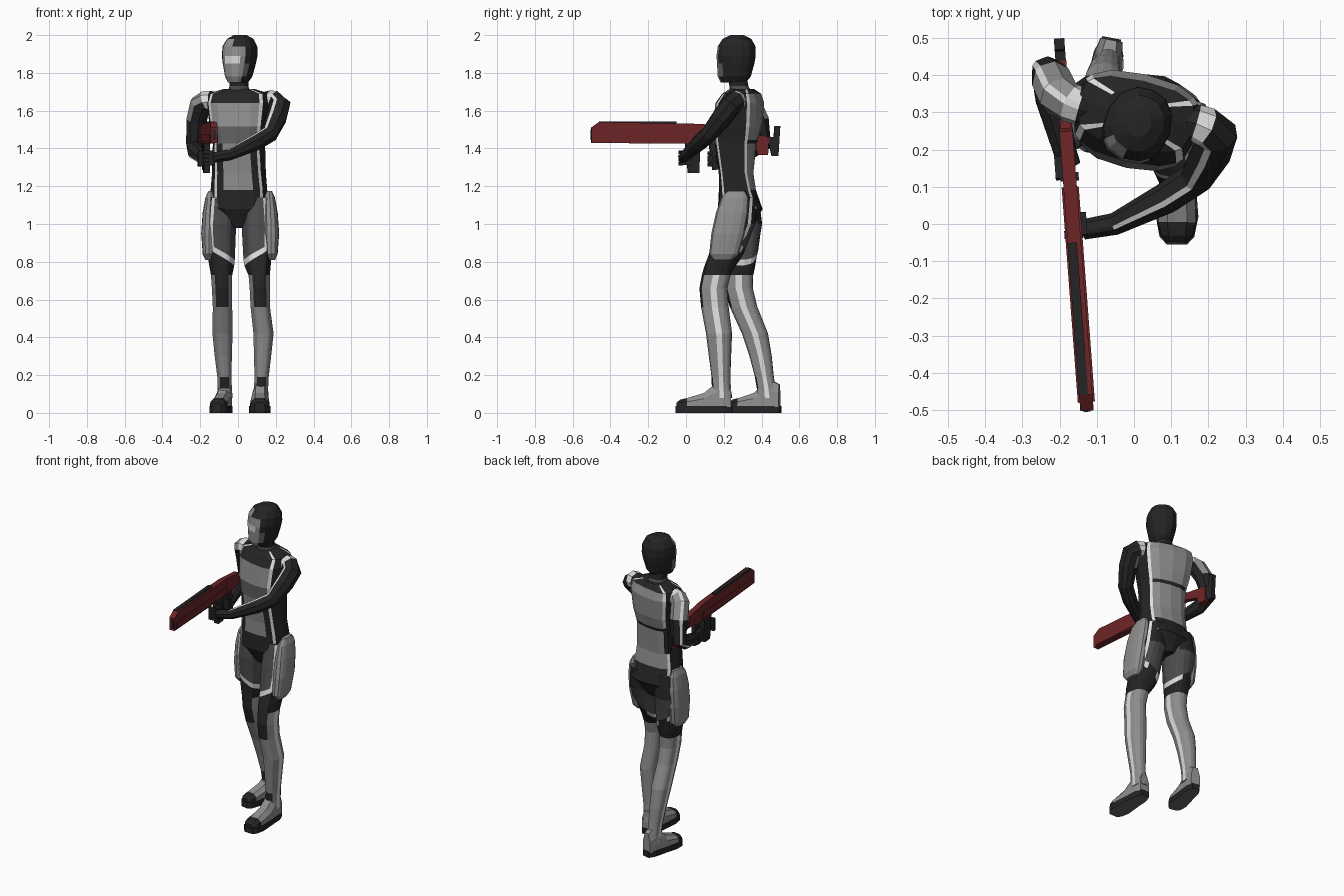
import bpy, bmesh, math
from mathutils import Vector, Matrix

if "Cube" in bpy.data.objects:
    bpy.data.objects.remove(bpy.data.objects["Cube"])

COLOURS = {"black": (.018, .018, .019), "dark_grey": (.075, .07, .075), "mid_grey": (.13, .13, .13),
           "grey": (.27, .27, .27), "white": (.72, .72, .72), "red": (.15, .018, .02)}
MATS = []
for n, c in COLOURS.items():
    m = bpy.data.materials.new(n)
    m.diffuse_color = (*c, 1)
    m.use_nodes = True
    m.node_tree.nodes["Principled BSDF"].inputs["Base Color"].default_value = m.diffuse_color
    MATS.append(m)
BLACK, DARK, MID, GREY, WHITE, RED = range(6)


def finish(bm, name):
    bmesh.ops.recalc_face_normals(bm, faces=bm.faces)
    me = bpy.data.meshes.new(name)
    bm.to_mesh(me)
    bm.free()
    for m in MATS:
        me.materials.append(m)
    ob = bpy.data.objects.new(name, me)
    bpy.context.collection.objects.link(ob)
    return ob


def loft(name, rings, colour, bottom=None):
    """Skin closed rings of points; colour(i, j) gives a material for each face."""
    bm = bmesh.new()
    vs = [[bm.verts.new(p) for p in r] for r in rings]
    n = len(rings[0])
    for i in range(len(vs) - 1):
        for j in range(n):
            k = (j + 1) % n
            bm.faces.new((vs[i][j], vs[i][k], vs[i + 1][k], vs[i + 1][j])).material_index = colour(i, j)
    bm.faces.new(vs[0]).material_index = colour(0, 0) if bottom is None else bottom
    bm.faces.new(vs[-1]).material_index = colour(len(vs) - 2, 0)
    return finish(bm, name)


def full(half):
    return half + [-a for a in reversed(half[1:-1])]


def sector(j, half):
    """Sector number counted from the front, and the side it lies on."""
    n = len(half) - 1
    return (j, 1) if j < n else (2 * n - 1 - j, -1)


def ring(z, cx, cy, rx, ry, half, rot=0, power=.8, tilt=0):
    """Horizontal rounded ring; angle 0 faces the front."""
    pts, r = [], math.radians(rot)
    for a in full(half):
        s, c = math.sin(math.radians(a)), math.cos(math.radians(a))
        x = rx * math.copysign(abs(s) ** power, s)
        y = -ry * math.copysign(abs(c) ** power, c)
        pts.append((cx + x * math.cos(r) - y * math.sin(r), cy + x * math.sin(r) + y * math.cos(r), z + tilt * s))
    return pts


# torso: grey front and back panels, white side stripes, black flanks
TH = [0, 25, 44, 54, 90, 122, 132, 155, 180]
TORSO = [(.98, .005, .285, .03, .07, 0), (1.08, .005, .287, .15, .118, 0), (1.18, .005, .272, .15, .098, -2),
         (1.27, .005, .265, .143, .092, -5), (1.425, .005, .262, .14, .108, -9), (1.445, .005, .265, .143, .112, -10),
         (1.515, .005, .272, .158, .124, -12), (1.64, .005, .285, .175, .12, -13), (1.69, .005, .295, .165, .092, -13),
         (1.715, .005, .295, .085, .06, -13)]
FRONT = [BLACK, BLACK, GREY, GREY, MID, MID, GREY, BLACK, BLACK]
BACK = [BLACK, BLACK, GREY, GREY, BLACK, GREY, GREY, GREY, BLACK]


def torso_colour(i, j):
    k, s = sector(j, TH)
    if k in (2, 5):
        return WHITE if i > 0 else BLACK
    if k == 1 and i in (2, 3):
        return BLACK
    return FRONT[i] if k < 2 else BACK[i] if k > 5 else BLACK


loft("torso", [ring(*t[:5], TH, t[5], .75) for t in TORSO], torso_colour)
loft("neck", [ring(z, .005, y, r, r, TH) for z, y, r in ((1.69, .29, .062), (1.73, .28, .05), (1.79, .27, .05))],
     lambda i, j: DARK if i == 0 else BLACK)

# head: black helmet, grey face mask, white visor, turned to one side
HH = [0, 28, 46, 68, 95, 125, 155, 180]
HEAD = [(1.75, 0, .25, .048, .07), (1.78, .003, .255, .066, .09), (1.85, .007, .263, .083, .1),
        (1.89, .009, .265, .09, .104), (1.94, .01, .268, .088, .1), (1.98, .012, .27, .067, .076),
        (2.0, .012, .27, .033, .036)]


def head_colour(i, j):
    k, s = sector(j, HH)
    if k < 2 and i < (5 if s < 0 else 4):
        return WHITE if i == 2 and k == 0 else GREY
    return MID if k == 2 and i == 1 else BLACK


loft("head", [ring(*h, HH, -24, .9) for h in HEAD], head_colour)

# legs: z, half sizes and the left and right centres
LH = [0, 22, 36, 80, 100, 125, 138, 160, 180]
LZ = [1.14, 1.0, .94, .86, .83, .77, .73, .66, .56, .42, .30, .19, .13, .08]
LX = [.075, .086, .084, .078, .074, .065, .057, .054, .052, .054, .046, .038, .038, .042]
LY = [.095, .108, .1, .092, .087, .08, .076, .074, .073, .069, .059, .05, .05, .055]
CENTRES = {
    "left": (1, [.1, .105, .105, .106, .107, .11, .112, .115, .118, .135, .13, .125, .122, .12],
             [.28, .26, .242, .218, .205, .175, .16, .145, .153, .175, .18, .185, .187, .19]),
    "right": (-1, [.09, .095, .095, .094, .093, .09, .087, .085, .082, .082, .078, .072, .07, .07],
              [.29, .295, .293, .29, .288, .285, .28, .28, .305, .365, .395, .415, .425, .43])}
TILT = {3: .05, 4: .05, 5: .02}
FEET = {"left": ((.115, -.055), (.118, .245), .055), "right": ((-.112, .225), (-.06, .5), .05)}


def leg_colour(side):
    def f(i, j):
        k, s = sector(j, LH)
        outer = s == side
        if i == 0 and k > 5:                        # seat
            return BLACK
        if i < 3:                                   # thigh
            if outer and k in (1, 5):
                return WHITE
            return BLACK if outer and 1 < k < 5 else DARK
        if i == 3:                                  # hem stripe
            return BLACK if outer and 1 < k < 5 or k > 6 else WHITE
        if i < 6:
            return BLACK
        if k < 2 and (i < 8 or i == 11):            # knee pad, ankle strap
            return BLACK
        return WHITE if k == 3 else GREY
    return f


def foot_ring(toe, heel, t, w, h):
    a, b = Vector((*toe, 0)), Vector((*heel, 0))
    d = (b - a).normalized()
    n = Vector((-d.y, d.x, 0))
    prof = [(-w, .03), (-w * .95, .03 + (h - .03) * .6), (-w * .5, h), (w * .5, h),
            (w * .95, .03 + (h - .03) * .6), (w, .03)]
    return [a.lerp(b, t) + n * x + Vector((0, 0, z)) for x, z in prof]


for name, (side, xs, ys) in CENTRES.items():
    loft(name + "_leg", [ring(LZ[i], side * xs[i], ys[i], LX[i], LY[i], LH, 0, .85, side * TILT.get(i, 0))
                         for i in range(len(LZ))], leg_colour(side))
    # outer thigh guard
    y0, y1 = (.265, .195) if side > 0 else (.295, .285)
    guard = [(.81, .02, .05), (.84, .034, .078), (.95, .042, .088), (1.06, .038, .085), (1.14, .028, .072), (1.175, .014, .045)]
    loft(name + "_thigh_guard", [ring(z, side * (.176 if side > 0 else .153) - side * max(0, z - 1) * .06,
                                      y1 + (y0 - y1) * (z - .81) / .36, rx, ry, HH) for z, rx, ry in guard],
         lambda i, j: GREY)
    # foot upper with a black toe cap
    toe, heel, w = FEET[name]
    loft(name + "_foot", [foot_ring(toe, heel, t, w * k, h) for t, k, h in
                          ((.02, .5, .055), (.08, .8, .07), (.2, .96, .078), (.5, .9, .105), (.68, .8, .15),
                           (.85, .75, .17), (.98, .6, .15))], lambda i, j: BLACK if i < 2 else GREY)
    # sole
    a, b = Vector((*toe, 0)), Vector((*heel, 0))
    n = Vector((-(b - a).y, (b - a).x, 0)).normalized()
    half = [(0, .5), (.07, .85), (.25, 1.04), (.55, .9), (.85, .8), (1, .5)]
    out = [a.lerp(b, t) + n * w * k for t, k in half] + [a.lerp(b, t) - n * w * k for t, k in reversed(half)]
    loft(name + "_sole", [out, [p + Vector((0, 0, .036)) for p in out]], lambda i, j: BLACK, MID)


# arms: tubes along bent paths, carried without twist; white shoulder seam and arm stripe
def arm(name, path, twist, grey):
    ps = [Vector(p[:3]) for p in path]
    u, rings = Vector((0, 0, 1)), []
    for i, p in enumerate(ps):
        d = (ps[min(i + 1, len(ps) - 1)] - ps[max(i - 1, 0)]).normalized()
        u = (u - d * u.dot(d)).normalized()
        v = d.cross(u)
        rings.append([p + (u * math.cos(a) + v * math.sin(a)) * path[i][3] for a in
                      (math.radians(b + twist) for b in (-10, 10, 55, 100, 145, 180, 215, 260, 305))])

    def colour(i, j):
        if i == 1 or (j == 0 and 1 < i < len(path) - 2):
            return WHITE
        return GREY if 1 < i < 4 and j in grey else BLACK
    loft(name, rings, colour)


arm("left_arm", [(.14, .275, 1.655, .045), (.165, .27, 1.655, .052), (.19, .26, 1.652, .056), (.222, .24, 1.63, .058),
                 (.205, .19, 1.565, .056), (.165, .12, 1.475, .046), (.09, .07, 1.43, .044), (-.05, .0, 1.365, .031),
                 (-.135, -.015, 1.35, .028)], 55, (2, 3))
arm("right_arm", [(-.12, .31, 1.655, .045), (-.145, .315, 1.655, .05), (-.17, .325, 1.652, .054), (-.2, .342, 1.635, .057),
                  (-.22, .385, 1.55, .055), (-.232, .408, 1.42, .045), (-.222, .33, 1.38, .044), (-.185, .19, 1.345, .032),
                  (-.17, .155, 1.34, .028)], 0, (1, 2, 7, 8))

# rifle parts: side profiles given a width, all turned a little about z
TURN = Matrix.Translation((-.164, 0, 0)) @ Matrix.Rotation(math.radians(4.3), 4, 'Z')


def plate(name, profile, width, mat, x=0):
    rings = [[TURN @ Vector((x + s * width / 2, y, z)) for y, z in profile] for s in (-1, 1)]
    loft(name, rings, lambda i, j: mat)


def box(y0, y1, z0, z1):
    return [(y0, z0), (y1, z0), (y1, z1), (y0, z1)]


plate("rifle_body", [(-.503, 1.43), (-.503, 1.51), (-.46, 1.54), (.08, 1.53), (.25, 1.51), (.27, 1.44), (.1, 1.425), (-.1, 1.425)],
      .036, RED)
plate("rifle_side_rail", box(-.48, .1, 1.435, 1.475), .046, RED)
plate("rifle_top_strip", box(-.46, -.05, 1.53, 1.542), .025, BLACK, -.006)
plate("rifle_muzzle", box(-.506, -.46, 1.445, 1.5), .018, BLACK)
plate("rifle_stock", [(.25, 1.44), (.37, 1.41), (.38, 1.365), (.435, 1.365), (.44, 1.46), (.25, 1.485)], .03, RED)
plate("rifle_butt", [(.44, 1.42), (.455, 1.36), (.49, 1.36), (.5, 1.52), (.47, 1.52), (.465, 1.46), (.44, 1.46)], .028, BLACK)
plate("rifle_grip", [(.12, 1.43), (.17, 1.43), (.185, 1.29), (.14, 1.285)], .028, BLACK)
plate("rifle_foregrip", [(-.005, 1.43), (.075, 1.43), (.07, 1.27), (.01, 1.27)], .032, BLACK)

# hands: palm with four wrapped fingers
for name, y, z, side in (("left", -.005, 1.355, 1), ("right", .15, 1.35, -1)):
    plate(name + "_palm", [(y - .03, z - .04), (y + .03, z - .045), (y + .035, z + .03), (y - .025, z + .035)],
          .03, BLACK, side * .022)
    for f in range(4):
        zf = z - .045 + f * .02
        plate(f"{name}_finger_{f + 1}", box(y - .034, y - .012, zf, zf + .018), .05, BLACK)
